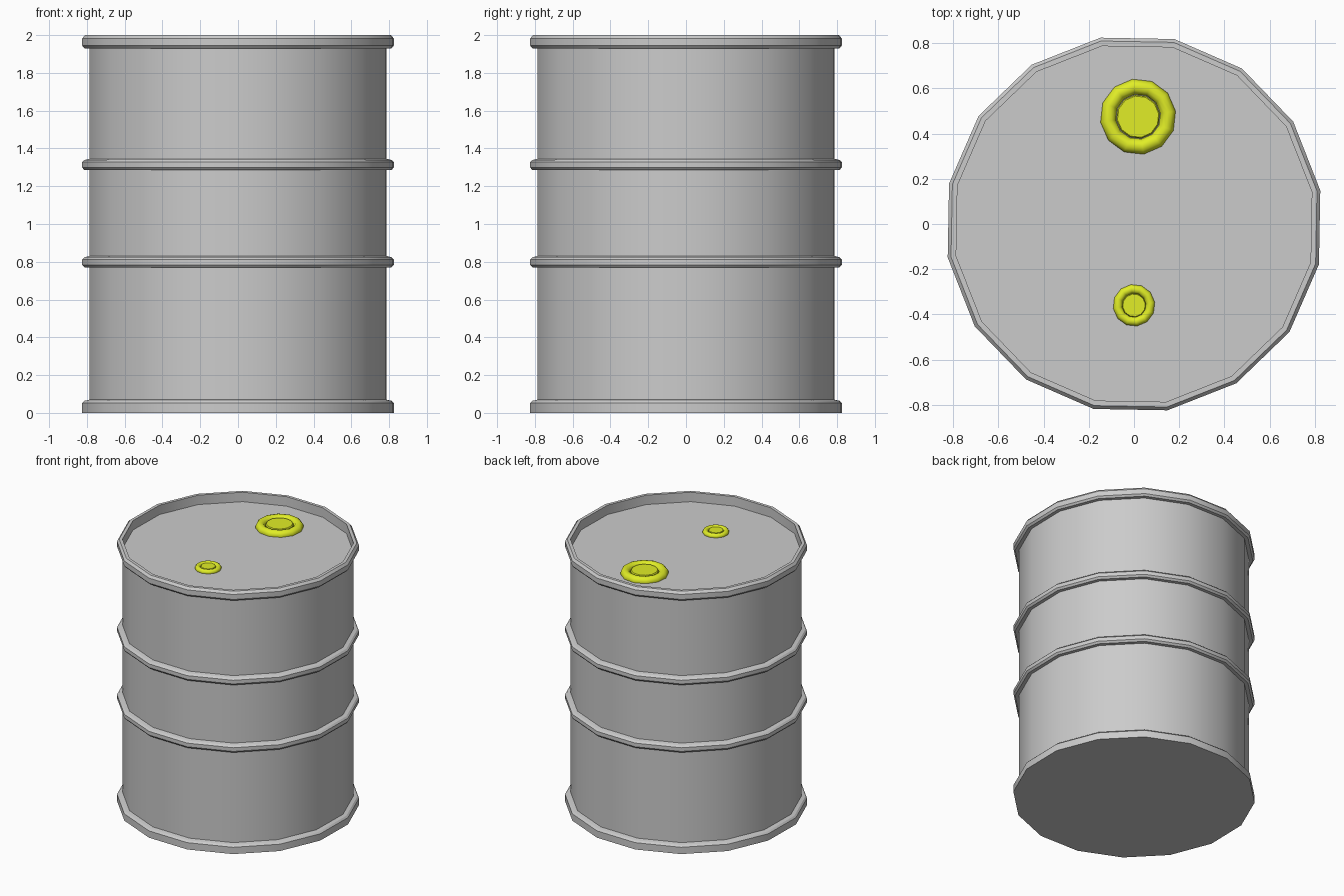
import bpy, bmesh, math

if "Cube" in bpy.data.objects:
    bpy.data.objects.remove(bpy.data.objects["Cube"])

yellow = bpy.data.materials.new("yellow")
yellow.diffuse_color = (0.75, 0.85, 0.02, 1)
yellow.use_nodes = True
yellow.node_tree.nodes["Principled BSDF"].inputs["Base Color"].default_value = yellow.diffuse_color


def lathe(name, profile, sides, turn, loc=(0, 0, 0), closed=False, mat=None):
    """Revolve (radius, z) points; an open profile is capped at both ends."""
    bm = bmesh.new()
    rings = []
    for r, z in profile:
        rings.append([bm.verts.new((r * math.cos(turn + 2 * math.pi * i / sides),
                                    r * math.sin(turn + 2 * math.pi * i / sides), z))
                      for i in range(sides)])
    pairs = list(zip(rings, rings[1:]))
    if closed:
        pairs.append((rings[-1], rings[0]))
    else:
        bm.faces.new(rings[0][::-1])
        bm.faces.new(rings[-1])
    for a, b in pairs:
        for i in range(sides):
            j = (i + 1) % sides
            bm.faces.new((a[i], a[j], b[j], b[i]))
    bmesh.ops.recalc_face_normals(bm, faces=bm.faces)
    me = bpy.data.meshes.new(name)
    bm.to_mesh(me)
    bm.free()
    ob = bpy.data.objects.new(name, me)
    ob.location = loc
    bpy.context.collection.objects.link(ob)
    if mat:
        me.materials.append(mat)
    bpy.ops.object.select_all(action='DESELECT')
    ob.select_set(True)
    bpy.context.view_layer.objects.active = ob
    bpy.ops.object.shade_smooth_by_angle(angle=math.radians(40 if closed else 30))
    return ob


BODY, RIM, LID = 0.80, 0.838, 1.928


def hoop(z):
    """Bevelled rolling hoop around the wall."""
    return [(BODY, z - 0.03), (RIM - 0.012, z - 0.03), (RIM, z - 0.016),
            (RIM, z + 0.012), (RIM - 0.012, z + 0.024), (BODY, z + 0.03)]


# Drum: base chime, wall, two hoops, top chime and recessed lid
profile = [(RIM, 0), (RIM, 0.052), (RIM - 0.012, 0.064), (BODY, 0.07)]
profile += hoop(0.80) + hoop(1.315)
profile += [(BODY, 1.93), (RIM - 0.012, 1.93), (RIM, 1.944), (RIM, 1.982),
            (RIM - 0.015, 2.0), (BODY, 2.0), (BODY, LID)]
lathe("drum", profile, 16, math.radians(10.2))

# Bungs: a ring with a plug inside
for name, x, y, major, minor, plug, rise in (
        ("large_bung", 0.018, 0.475, 0.134, 0.034, 0.092, 0.03),
        ("small_bung", 0.0, -0.36, 0.073, 0.02, 0.05, 0.02)):
    circle = [(major + minor * math.cos(k * math.pi / 6),
               minor * math.sin(k * math.pi / 6)) for k in range(12)]
    lathe(name + "_ring", circle, 12, math.radians(8.5), (x, y, LID + 0.005), True, yellow)
    lathe(name + "_plug", [(plug * 1.06, -0.01), (plug * 1.06, rise - 0.008), (plug, rise)],
          12, math.radians(8.5), (x, y, LID), False, yellow)
